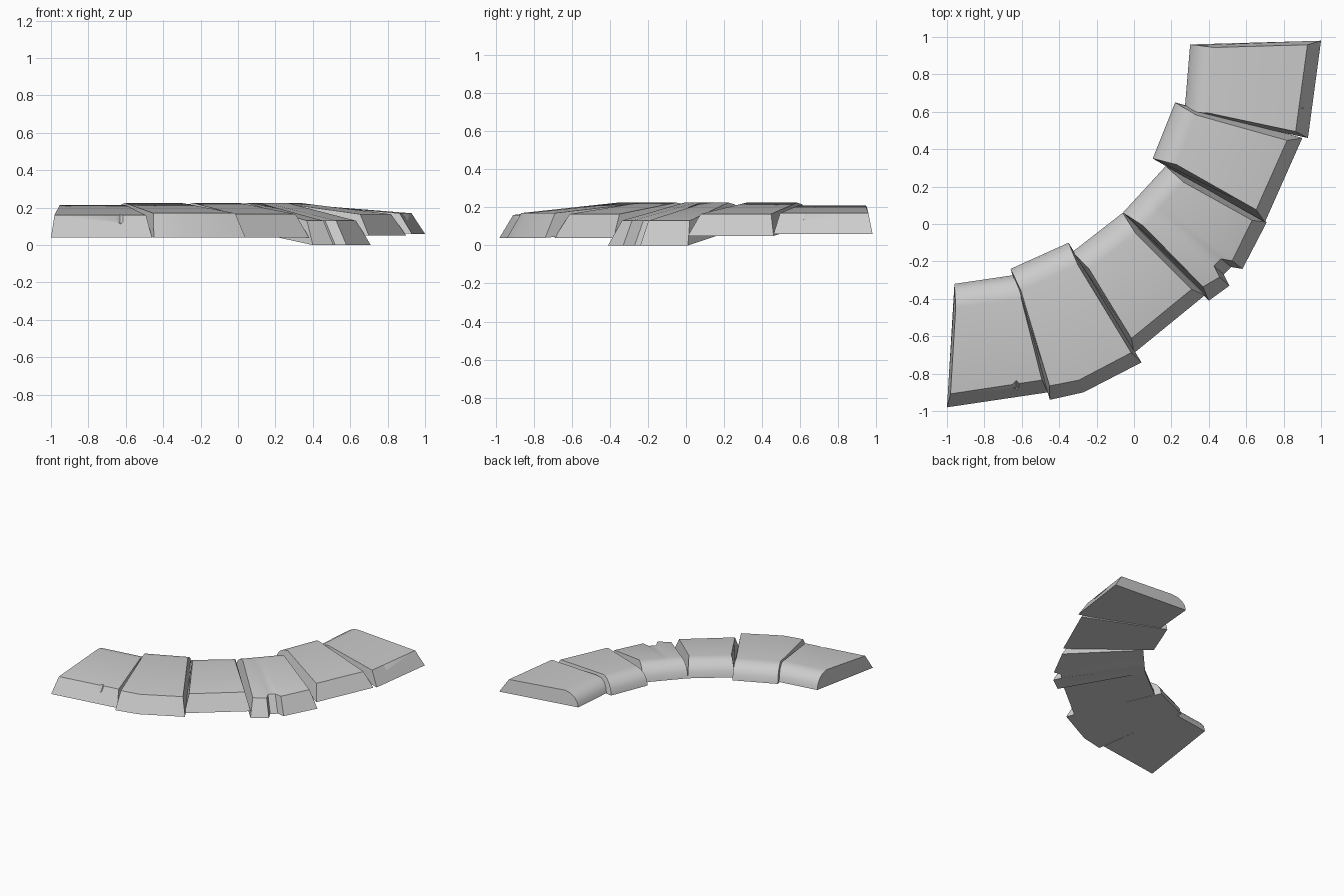
import bpy
import math
from mathutils import Vector

cube = bpy.data.objects.get("Cube")
if cube:
    bpy.data.objects.remove(cube, do_unlink=True)

# Single stone colour
stone_grey = bpy.data.materials.new("stone_grey")
stone_grey.use_nodes = True
colour = (0.6, 0.6, 0.6, 1)
stone_grey.diffuse_color = colour
shader = next(n for n in stone_grey.node_tree.nodes if n.type == 'BSDF_PRINCIPLED')
shader.inputs["Base Color"].default_value = colour
shader.inputs["Roughness"].default_value = 0.9

OUTER_INSET = 0.07   # lean of the outer wall
ROUND_WIDTH = 0.13   # width of the rounded inner shoulder
ROUND_STEPS = 4


def cross_section(outer, inner, heights, shift):
    """Loop of points: outer foot, outer rim, rounded shoulder, inner foot."""
    low, rim, crest, inner_low = heights
    across = (inner - outer).normalized()
    loop = [(*outer, low), (*(outer + across * OUTER_INSET + shift), rim)]
    crease = inner - across * ROUND_WIDTH + shift
    for step in range(ROUND_STEPS + 1):
        angle = math.pi / 2 * step / ROUND_STEPS
        point = crease.lerp(inner, math.sin(angle))
        loop.append((*point, inner_low + (crest - inner_low) * math.cos(angle)))
    return loop


def make_mesh_object(name, verts, faces):
    mesh = bpy.data.meshes.new(name)
    mesh.from_pydata(verts, [], faces)
    mesh.materials.append(stone_grey)
    obj = bpy.data.objects.new(name, mesh)
    bpy.context.collection.objects.link(obj)
    return obj


def activate(obj):
    bpy.ops.object.select_all(action='DESELECT')
    obj.select_set(True)
    bpy.context.view_layer.objects.active = obj


def make_stone(name, outer, inner, heights, slant=0.03):
    """Loft sections along the outer foot line; the ends lean inwards."""
    outer = [Vector(p) for p in outer]
    start, end = (Vector(p) for p in inner)
    along = (outer[-1] - outer[0]).normalized()
    length = (outer[-1] - outer[0]).length
    verts, faces = [], []
    for i, point in enumerate(outer):
        fraction = (point - outer[0]).dot(along) / length
        shift = Vector((0, 0))
        if i == 0:
            shift = along * slant
        elif i == len(outer) - 1:
            shift = along * -slant
        verts += cross_section(point, start.lerp(end, fraction), heights, shift)
    size = ROUND_STEPS + 3
    for i in range(len(outer) - 1):
        for j in range(size):
            a, b = i * size + j, i * size + (j + 1) % size
            faces.append((a, a + size, b + size, b))
    last = (len(outer) - 1) * size
    faces.append(tuple(range(size)))
    faces.append(tuple(reversed(range(last, last + size))))
    return make_mesh_object(name, verts, faces)


def chip(stone, position, radius, depth):
    """Knock a small pointed chip out of the outer rim."""
    bpy.ops.mesh.primitive_cone_add(vertices=4, radius1=radius, radius2=0, depth=depth,
                                    location=position, rotation=(math.pi, 0, 0))
    cutter = bpy.context.object
    cutter.name = "chip_cutter"
    cutter.hide_render = True
    cutter.data.materials.append(stone_grey)
    activate(stone)
    cut = stone.modifiers.new("chip", 'BOOLEAN')
    cut.operation = 'DIFFERENCE'
    cut.solver = 'EXACT'
    cut.object = cutter
    bpy.ops.object.modifier_apply(modifier=cut.name)
    bpy.data.objects.remove(cutter, do_unlink=True)


# Six kerb stones: outer foot line, inner foot ends, heights
first = make_stone("kerb_stone_first", [(-1, -.98), (-.46, -.9)],
                   [(-.96, -.32), (-.62, -.27)], (.04, .16, .215, .1), .015)
second = make_stone("kerb_stone_second", [(-.45, -.94), (-.27, -.9), (.04, -.74)],
                    [(-.66, -.24), (-.35, -.1)], (.04, .17, .225, .1), .02)
third = make_stone("kerb_stone_third", [(0, -.69), (.38, -.38)],
                   [(-.33, -.15), (-.06, .06)], (.04, .165, .225, .1))
# Broken notch in the outer wall of the fourth stone
fourth = make_stone("kerb_stone_notched",
                    [(.4, -.41), (.51, -.33), (.48, -.27), (.52, -.23), (.58, -.24), (.71, .01)],
                    [(-.06, .06), (.17, .31)], (0, .13, .225, .1))
fifth = make_stone("kerb_stone_fifth", [(.7, .01), (.9, .46)],
                   [(.1, .35), (.22, .65)], (.05, .165, .225, .11), .035)
sixth = make_stone("kerb_stone_last", [(.93, .46), (1, .98)],
                   [(.27, .6), (.3, .96)], (.06, .17, .21, .11), .02)

# Chips on the outer rims
chip(first, (-.63, -.875, .16), .075, .12)
chip(sixth, (.905, .62, .18), .06, .1)

for stone in (first, second, third, fourth, fifth, sixth):
    activate(stone)
    bpy.ops.object.mode_set(mode='EDIT')
    bpy.ops.mesh.select_all(action='SELECT')
    bpy.ops.mesh.normals_make_consistent(inside=False)
    bpy.ops.object.mode_set(mode='OBJECT')
    bpy.ops.object.shade_smooth_by_angle(angle=math.radians(35))
